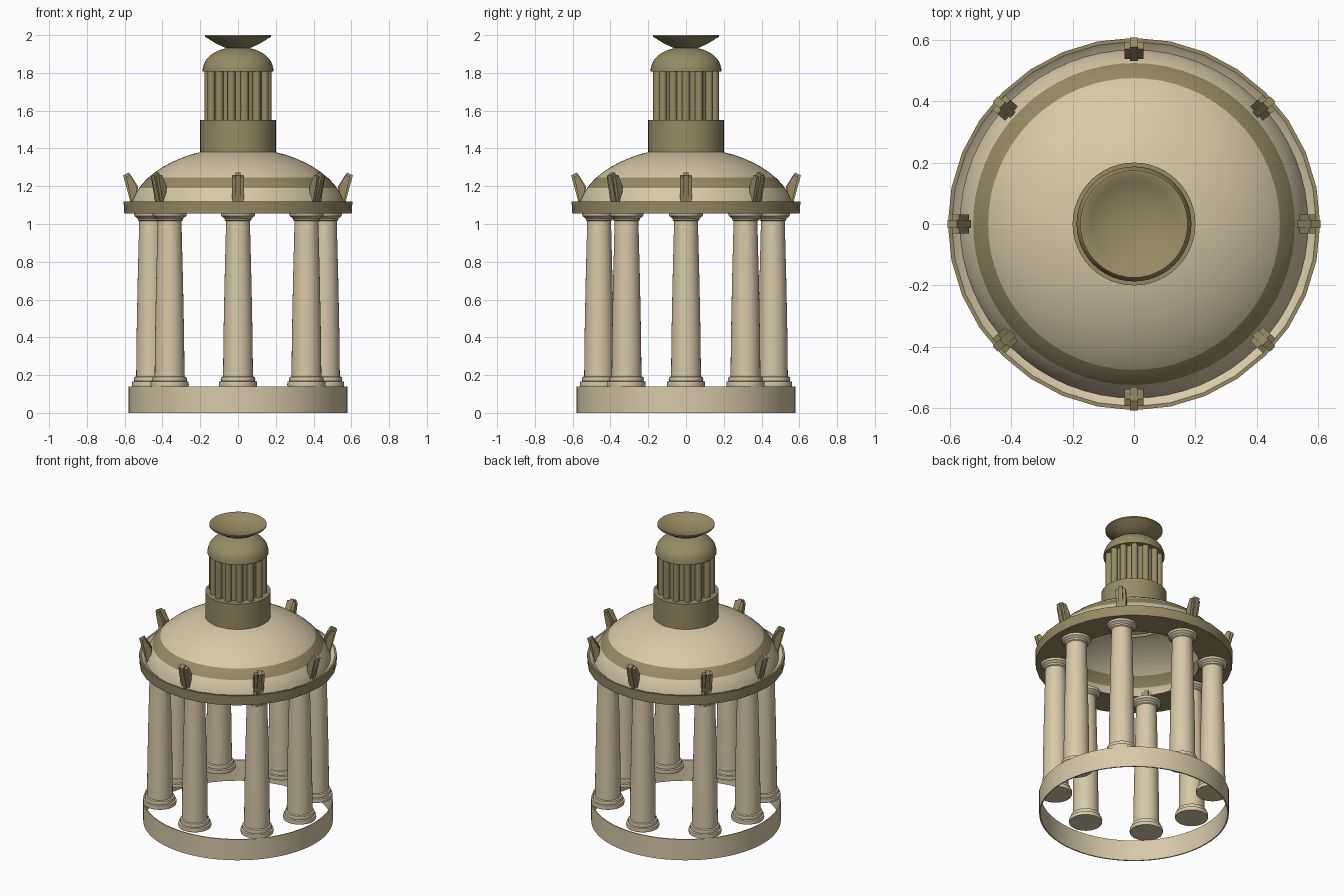
import bpy, bmesh, math
from mathutils import Matrix, Vector

if "Cube" in bpy.data.objects:
    bpy.data.objects.remove(bpy.data.objects["Cube"])


def material(name, color):
    m = bpy.data.materials.new(name)
    m.diffuse_color = (*color, 1)
    m.use_nodes = True
    m.node_tree.nodes["Principled BSDF"].inputs["Base Color"].default_value = m.diffuse_color
    return m


STONE = material("pale_stone", (0.68, 0.58, 0.39))
BRONZE = material("olive_bronze", (0.31, 0.26, 0.13))


def finish(name, bm, mats, loc=(0, 0, 0), angle=35):
    me = bpy.data.meshes.new(name)
    bm.to_mesh(me)
    bm.free()
    ob = bpy.data.objects.new(name, me)
    for m in mats:
        me.materials.append(m)
    ob.location = loc
    bpy.context.collection.objects.link(ob)
    bpy.ops.object.select_all(action='DESELECT')
    ob.select_set(True)
    bpy.context.view_layer.objects.active = ob
    bpy.ops.object.shade_smooth_by_angle(angle=math.radians(angle))
    return ob


def lathe(name, prof, mats, n=48, closed=False, loc=(0, 0, 0), rule=None, angle=35):
    """Spin an (r, z) profile around z; rule picks a material per segment."""
    bm = bmesh.new()
    rings = []
    for r, z in prof:
        if r == 0:
            rings.append([bm.verts.new((0, 0, z))] * n)
        else:
            rings.append([bm.verts.new((r * math.cos(2 * math.pi * i / n),
                                        r * math.sin(2 * math.pi * i / n), z)) for i in range(n)])
    for s in range(len(prof) - (0 if closed else 1)):
        a, b = rings[s], rings[(s + 1) % len(prof)]
        for i in range(n):
            j = (i + 1) % n
            f = bm.faces.new(list(dict.fromkeys((a[i], a[j], b[j], b[i]))))
            f.material_index = rule(s) if rule else 0
    return finish(name, bm, mats, loc, angle)


# Thin open base ring
lathe("base_ring", [(0.572, 0), (0.58, 0), (0.58, 0.14), (0.572, 0.14)], [STONE], 64, True)

# Eight tapered columns and the fins above them (diagonals slightly off 45 degrees)
column = [(0, 0.14), (0.1, 0.14), (0.102, 0.15), (0.1, 0.165), (0.09, 0.168), (0.092, 0.178),
          (0.089, 0.19), (0.079, 0.193), (0.077, 0.4), (0.071, 0.7), (0.063, 1.015),
          (0.07, 1.02), (0.072, 1.03), (0.088, 1.042), (0.092, 1.057), (0, 1.057)]
diagonals = [s + k for s in (0, 180) for k in (41, 139)]
angles = sorted([0, 90, 180, 270] + diagonals)
for i, deg in enumerate(angles):
    a = math.radians(deg)
    R = 0.48 if deg in diagonals else 0.46
    lathe(f"column_{i + 1}", column, [STONE], 32, loc=(R * math.cos(a), R * math.sin(a), 0))

# Cornice: bronze ring with a stone gutter sloping inward on top
lathe("cornice", [(0.40, 1.055), (0.602, 1.055), (0.606, 1.12), (0.594, 1.12), (0.562, 1.095),
                  (0.40, 1.062)], [BRONZE, STONE], 32, True, rule=lambda s: int(s == 3))

# Elliptical dome with a bronze band set by height
radii = [0.572, 0.565, 0.555, 0.54, 0.524, 0.51, 0.493, 0.475, 0.44, 0.4, 0.35, 0.3, 0.25, 0.2, 0.1, 0]
dome = [(r, 1.041 + 0.362 * math.sqrt(1 - (r / 0.575) ** 2)) for r in radii]
lathe("dome", dome, [STONE, BRONZE], 64, rule=lambda s: int(4 <= s < 7))


def slab(bm, prof, half, rot):
    """Extrude an (r, z) outline sideways by +-half, then turn it around z."""
    sides = [[bm.verts.new(rot @ Vector((r, y, z))) for r, z in prof] for y in (-half, half)]
    bm.faces.new(sides[0])
    bm.faces.new(sides[1][::-1])
    k = len(prof)
    for i in range(k):
        j = (i + 1) % k
        bm.faces.new((sides[0][j], sides[0][i], sides[1][i], sides[1][j]))


# Stepped fins leaning outward over the cornice
for i, deg in enumerate(angles):
    if deg in diagonals:
        deg += 1 if deg % 180 < 90 else -1
    rot = Matrix.Rotation(math.radians(deg), 3, 'Z')
    bm = bmesh.new()
    slab(bm, [(0.535, 1.10), (0.565, 1.10), (0.608, 1.257), (0.577, 1.273), (0.53, 1.20)], 0.013, rot)
    slab(bm, [(0.54, 1.10), (0.56, 1.10), (0.592, 1.25), (0.57, 1.26), (0.537, 1.20)], 0.031, rot)
    bmesh.ops.recalc_face_normals(bm, faces=bm.faces)
    finish(f"fin_{i + 1}", bm, [BRONZE], angle=20)

# Lantern: drum, core with ribs, cap and dish finial
lathe("lantern_drum", [(0.2, 1.36), (0.2, 1.55), (0, 1.55)], [BRONZE], 48)
lathe("lantern_core", [(0.148, 1.55), (0.148, 1.815)], [BRONZE], 32)
for i in range(14):
    a = 2 * math.pi * i / 14
    lathe(f"lantern_rib_{i + 1}", [(0.021, 1.55), (0.021, 1.815)], [BRONZE], 12,
          loc=(0.157 * math.cos(a), 0.157 * math.sin(a), 0), angle=40)

cap = [(0, 1.808), (0.187, 1.808), (0.187, 1.822)]
cap += [(0.184 * math.cos(t * math.pi / 20), 1.825 + 0.113 * math.sin(t * math.pi / 20)) for t in range(1, 10)]
lathe("lantern_cap", cap + [(0, 1.938)], [BRONZE], 48)
lathe("dish_finial", [(0, 1.93), (0.065, 1.932), (0.11, 1.952), (0.15, 1.976), (0.175, 1.992), (0.175, 2.0),
                      (0.168, 2.0), (0.14, 1.982), (0.09, 1.965), (0.04, 1.956), (0, 1.954)], [BRONZE], 48)
